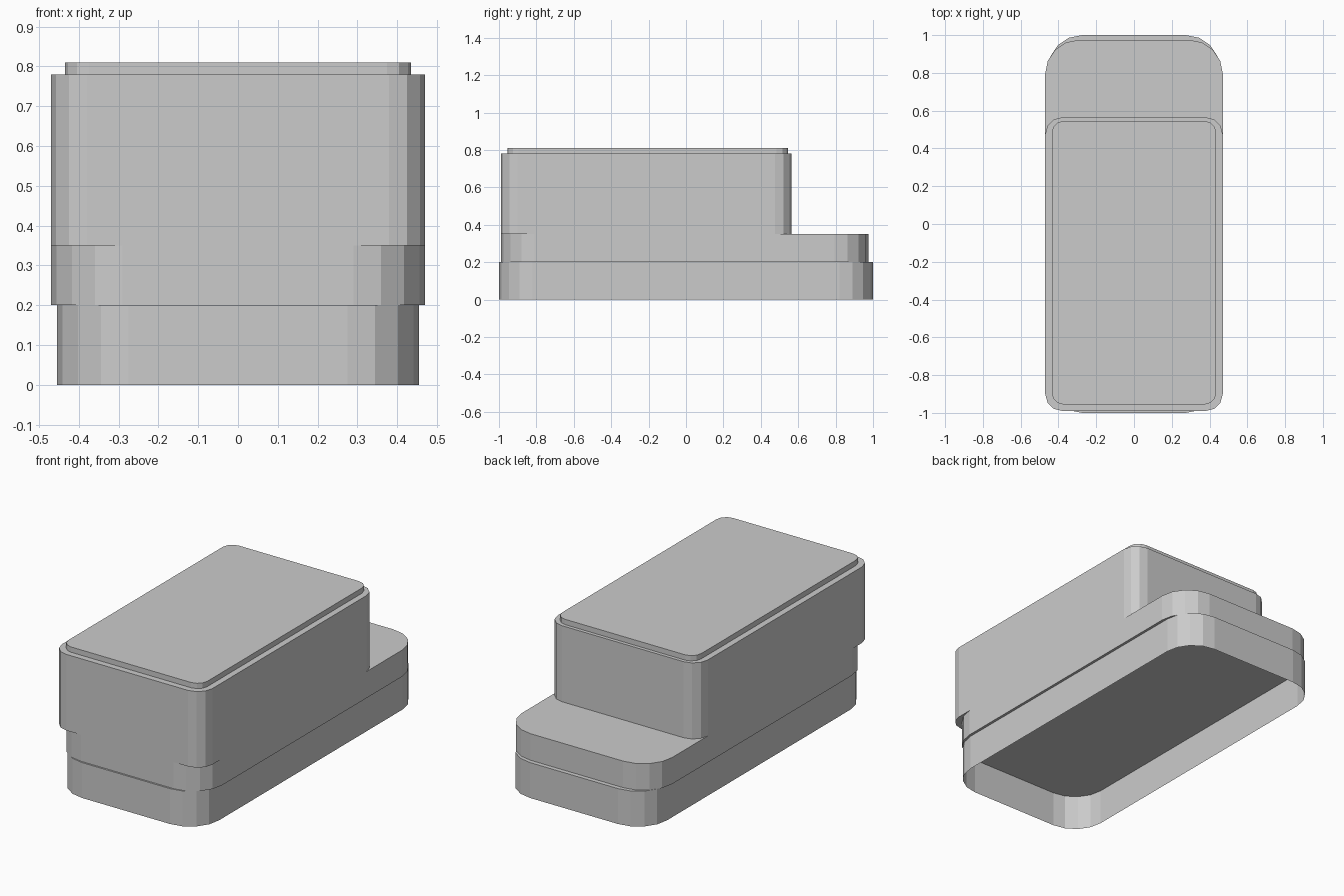
import bpy, bmesh
from math import sin, cos, pi

if "Cube" in bpy.data.objects:
    bpy.data.objects.remove(bpy.data.objects["Cube"])


def rounded_block(name, half_w, y0, y1, z0, z1, radius, segments, open_bottom=False):
    """Vertical prism with a rounded-rectangle footprint and flat facets."""
    bm = bmesh.new()
    corners = [(half_w - radius, y1 - radius), (-half_w + radius, y1 - radius),
               (-half_w + radius, y0 + radius), (half_w - radius, y0 + radius)]
    outline = []
    for i, (cx, cy) in enumerate(corners):
        for s in range(segments + 1):
            a = (i + s / segments) * pi / 2
            outline.append((cx + radius * cos(a), cy + radius * sin(a)))
    low = [bm.verts.new((x, y, z0)) for x, y in outline]
    high = [bm.verts.new((x, y, z1)) for x, y in outline]
    n = len(outline)
    for i in range(n):
        j = (i + 1) % n
        bm.faces.new((low[i], low[j], high[j], high[i]))
    bm.faces.new(high)
    if not open_bottom:
        bm.faces.new(low[::-1])
    mesh = bpy.data.meshes.new(name)
    bm.to_mesh(mesh)
    bm.free()
    obj = bpy.data.objects.new(name, mesh)
    bpy.context.collection.objects.link(obj)
    return obj


# Skirt, hollow from below
rounded_block("base_skirt", 0.455, -1.0, 1.0, 0.0, 0.20, 0.18, 4, open_bottom=True)
# Wider deck above the skirt
rounded_block("lower_body", 0.47, -0.99, 0.975, 0.20, 0.35, 0.18, 4)
# Tall box, flush with the deck at the front and sides
rounded_block("upper_body", 0.47, -0.99, 0.565, 0.35, 0.78, 0.09, 3)
# Thin inset lid
rounded_block("top_lid", 0.435, -0.955, 0.545, 0.78, 0.81, 0.06, 3)
